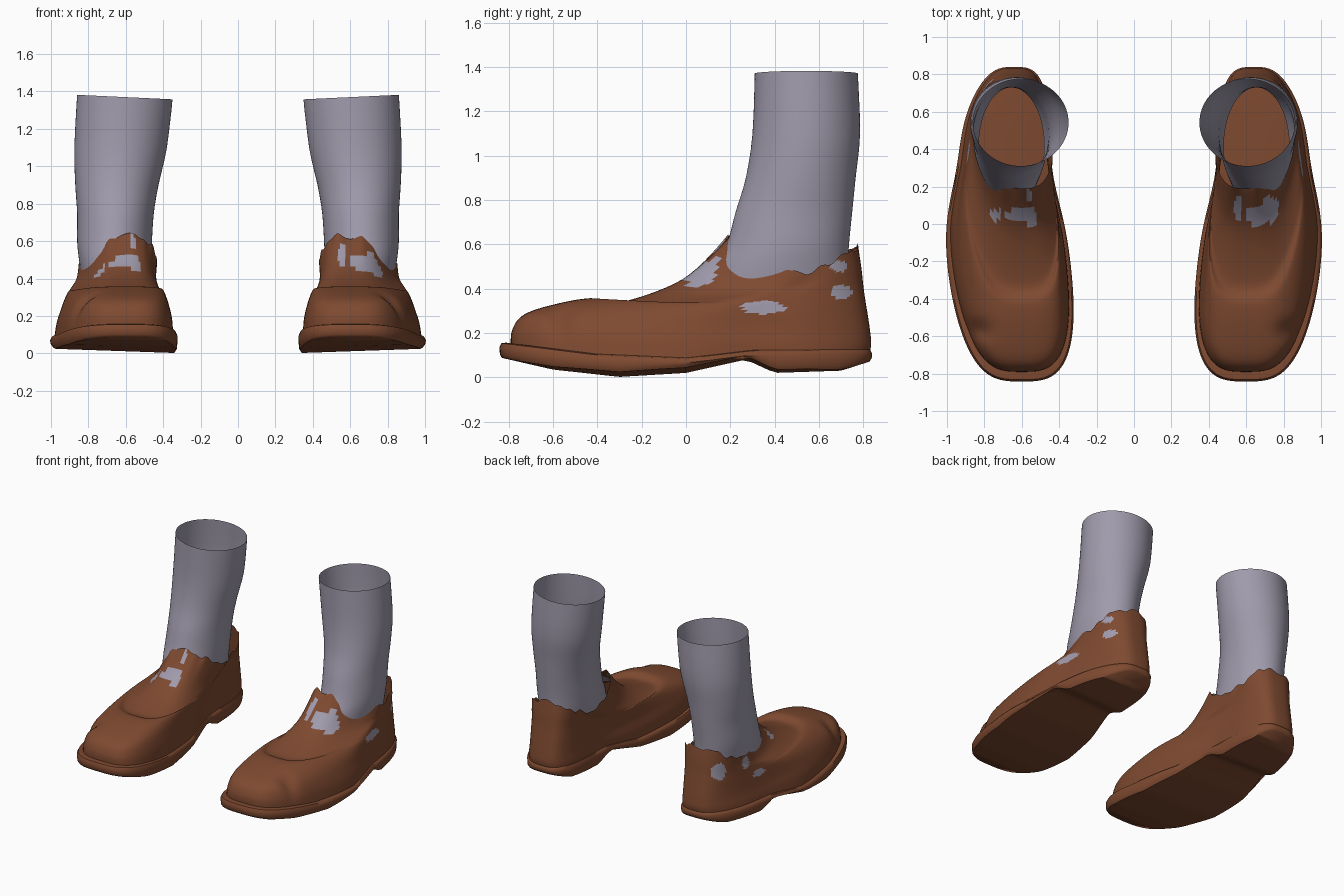
import bpy, bmesh, math, random

if "Cube" in bpy.data.objects:
    bpy.data.objects.remove(bpy.data.objects["Cube"], do_unlink=True)


def make_material(name, color):
    mat = bpy.data.materials.new(name)
    mat.use_nodes = True
    mat.diffuse_color = (*color, 1)
    mat.node_tree.nodes["Principled BSDF"].inputs["Base Color"].default_value = (*color, 1)
    return mat


LEATHER = make_material("brown leather", (0.21, 0.068, 0.03))
WOOL = make_material("grey wool", (0.35, 0.325, 0.41))
N = 120


def spline(a, b, c, d, t):
    return 0.5 * (2 * b + (c - a) * t + (2 * a - 5 * b + 4 * c - d) * t * t
                  + (3 * b - a - 3 * c + d) * t ** 3)


def refine(rows, steps):
    """Smoothly fill in rows between the given ones."""
    out = []
    for i in range(len(rows) - 1):
        four = [rows[max(0, min(len(rows) - 1, i + k))] for k in (-1, 0, 1, 2)]
        for s in range(steps):
            out.append([spline(*vals, s / steps) for vals in zip(*four)])
    return out + [rows[-1]]


def lookup(points, y):
    for (y0, z0), (y1, z1) in zip(points, points[1:]):
        if y <= y1:
            return z0 + (z1 - z0) * max(0, (y - y0) / (y1 - y0))
    return points[-1][1]


def foot_point(i, y0, y1, wf, wb, power, bow):
    """Point of a foot-shaped outline, starting at the toe; v runs toe to heel."""
    a = 2 * math.pi * i / N
    v = (1 - math.cos(a)) / 2
    side = math.copysign(abs(math.sin(a)) ** power, math.sin(a))
    waist = 0.5 * bow * math.exp(-((v - 0.68) / 0.15) ** 2)
    center = 0.6 + 0.04 * v + bow * math.sin(math.pi * v ** 1.3)
    return center + side * (wf + (wb - wf) * v - waist), y0 + (y1 - y0) * v, v


def loft(bm, rings):
    loops = [[bm.verts.new(p) for p in ring] for ring in rings]
    for lo, hi in zip(loops, loops[1:]):
        for i in range(N):
            j = (i + 1) % N
            bm.faces.new((lo[i], lo[j], hi[j], hi[i]))
    return loops


def cap(bm, loop):
    """Close a loop with strips running across the foot."""
    for i in range(N // 2):
        quad = [loop[i], loop[i + 1], loop[(N - i - 1) % N], loop[(N - i) % N]]
        bm.faces.new(list(dict.fromkeys(quad)))


def finish(bm, name, side, angle, material, patch=None):
    for v in bm.verts:
        v.co.x *= side
    bmesh.ops.recalc_face_normals(bm, faces=bm.faces)
    mesh = bpy.data.meshes.new(name)
    mesh.materials.append(material)
    if patch:
        mesh.materials.append(WOOL)
        for face in bm.faces:
            c = face.calc_center_median()
            face.material_index = int(patch(abs(c.x), c.y, c.z))
    bm.to_mesh(mesh)
    bm.free()
    obj = bpy.data.objects.new(name, mesh)
    bpy.context.collection.objects.link(obj)
    bpy.ops.object.select_all(action="DESELECT")
    obj.select_set(True)
    bpy.context.view_layer.objects.active = obj
    bpy.ops.object.shade_smooth_by_angle(angle=math.radians(angle))


# Sole heights along the foot
TREAD = [(-0.84, 0.09), (-0.6, 0.035), (-0.3, 0.002), (0.0, 0.02), (0.27, 0.08),
         (0.4, 0.02), (0.7, 0.03), (0.84, 0.075)]
WELT = [(-0.84, 0.155), (-0.4, 0.1), (0.0, 0.085), (0.3, 0.12), (0.84, 0.125)]


def build_sole(name, side):
    bm = bmesh.new()
    rings = []
    for inset, table, lift in ((0.012, TREAD, 0), (0.003, TREAD, 0.012), (0, WELT, -0.02),
                               (0.01, WELT, 0), (0.03, WELT, 0.005)):
        ring = []
        for i in range(N):
            x, y, v = foot_point(i, -0.842 + inset, 0.84 - inset,
                                 0.38 - inset, 0.265 - inset, 0.62, 0.07)
            # the tread wears up towards the outer edge
            wear = 0.025 * max(0, (x - 0.8) / 0.2) if table is TREAD else 0
            ring.append((x, y, lookup(table, y) + lift + wear))
        rings.append(ring)
    loops = loft(bm, rings)
    cap(bm, loops[0])
    cap(bm, loops[-1])
    finish(bm, name, side, 50, LEATHER)


# Upper outlines: toe y, heel y, toe width, heel width, toe z, heel z, dip, roundness, bow
UPPER = [
    (-0.79, 0.825, 0.35, 0.25, 0.13, 0.10, 0.03, 0.62, 0.07),
    (-0.785, 0.835, 0.34, 0.245, 0.21, 0.15, 0.02, 0.62, 0.065),
    (-0.735, 0.83, 0.315, 0.235, 0.28, 0.21, 0.015, 0.6, 0.06),
    (-0.61, 0.82, 0.29, 0.23, 0.325, 0.28, 0.015, 0.6, 0.055),
    (-0.43, 0.81, 0.265, 0.225, 0.357, 0.34, 0.02, 0.6, 0.05),
    (-0.31, 0.8, 0.24, 0.225, 0.335, 0.41, 0.02, 0.62, 0.045),
    (-0.02, 0.79, 0.2, 0.225, 0.44, 0.50, 0.07, 0.66, 0.035),
    (0.19, 0.775, 0.195, 0.225, 0.63, 0.59, 0.135, 0.7, 0.025),
]


def build_upper(name, side, spots):
    rng = random.Random(4 + side)
    waves = [(n, rng.uniform(0, 6.3)) for n in (7, 11, 17)]
    bm = bmesh.new()
    rings = []
    rows = refine(UPPER, 7)
    for k, (y0, y1, wf, wb, z0, z1, dip, power, bow) in enumerate(rows):
        worn = max(0, (k - len(rows) + 8) / 7)
        ring = []
        for i in range(N):
            x, y, v = foot_point(i, y0, y1, wf, wb, power, bow)
            z = z0 + (z1 - z0) * v - dip * math.sin(math.pi * v)
            # uneven collar and outer toe crease
            ragged = sum(math.sin(2 * math.pi * n * i / N + p) for n, p in waves)
            z += 0.007 * ragged * worn ** 2
            z -= 0.04 * math.exp(-((x - 0.84) / 0.07) ** 2 - ((y + 0.57) / 0.05) ** 2)
            ring.append((x, y, z))
        rings.append(ring)
    loft(bm, rings)

    def worn_through(x, y, z):
        for kind, a, b, ra, rb in spots:
            if kind == "instep":
                near, p, q = z > 0.36 and y < 0.3, x, y
            else:
                near, p, q = x > 0.7, y, z
            if near and ((p - a) / ra) ** 2 + ((q - b) / rb) ** 2 < 1:
                return True
        return False

    finish(bm, name, side, 40, LEATHER, worn_through)


# Sock outlines: z, front y, back y, inner x, outer x
SOCK = [
    (0.38, 0.1, 0.73, 0.48, 0.83),
    (0.5, 0.14, 0.73, 0.465, 0.85),
    (0.6, 0.185, 0.735, 0.46, 0.86),
    (0.75, 0.225, 0.75, 0.45, 0.86),
    (0.9, 0.27, 0.765, 0.425, 0.87),
    (1.1, 0.3, 0.785, 0.38, 0.875),
    (1.37, 0.31, 0.775, 0.35, 0.86),
]


def build_sock(name, side):
    bm = bmesh.new()
    rings = []
    for z, y0, y1, x0, x1 in refine(SOCK, 3):
        ring = []
        for i in range(N):
            a = 2 * math.pi * i / N
            x = (x0 + x1) / 2 + (x1 - x0) / 2 * math.sin(a)
            y = (y0 + y1) / 2 - (y1 - y0) / 2 * math.cos(a)
            tilt = 0.012 * math.sin(a) if z > 1.2 else 0
            ring.append((x, y, z + tilt))
        rings.append(ring)
    loft(bm, rings)
    finish(bm, name, side, 50, WOOL)


# Worn holes showing the sock
LEFT_SPOTS = [("instep", 0.56, 0.08, 0.025, 0.06), ("instep", 0.67, 0.04, 0.08, 0.045),
              ("instep", 0.73, 0.09, 0.045, 0.055), ("side", 0.35, 0.315, 0.095, 0.03),
              ("side", 0.70, 0.385, 0.05, 0.032), ("side", 0.69, 0.5, 0.04, 0.025)]
RIGHT_SPOTS = [("instep", 0.62, 0.05, 0.07, 0.025), ("instep", 0.55, 0.03, 0.03, 0.055),
               ("instep", 0.74, 0.05, 0.035, 0.03), ("instep", 0.565, 0.15, 0.02, 0.04),
               ("side", 0.38, 0.31, 0.06, 0.025), ("side", 0.73, 0.42, 0.045, 0.065),
               ("side", 0.5, 0.42, 0.035, 0.045)]

for label, side, spots in (("left", 1, LEFT_SPOTS), ("right", -1, RIGHT_SPOTS)):
    build_sole(label + "_sole", side)
    build_upper(label + "_shoe_upper", side, spots)
    build_sock(label + "_sock", side)
